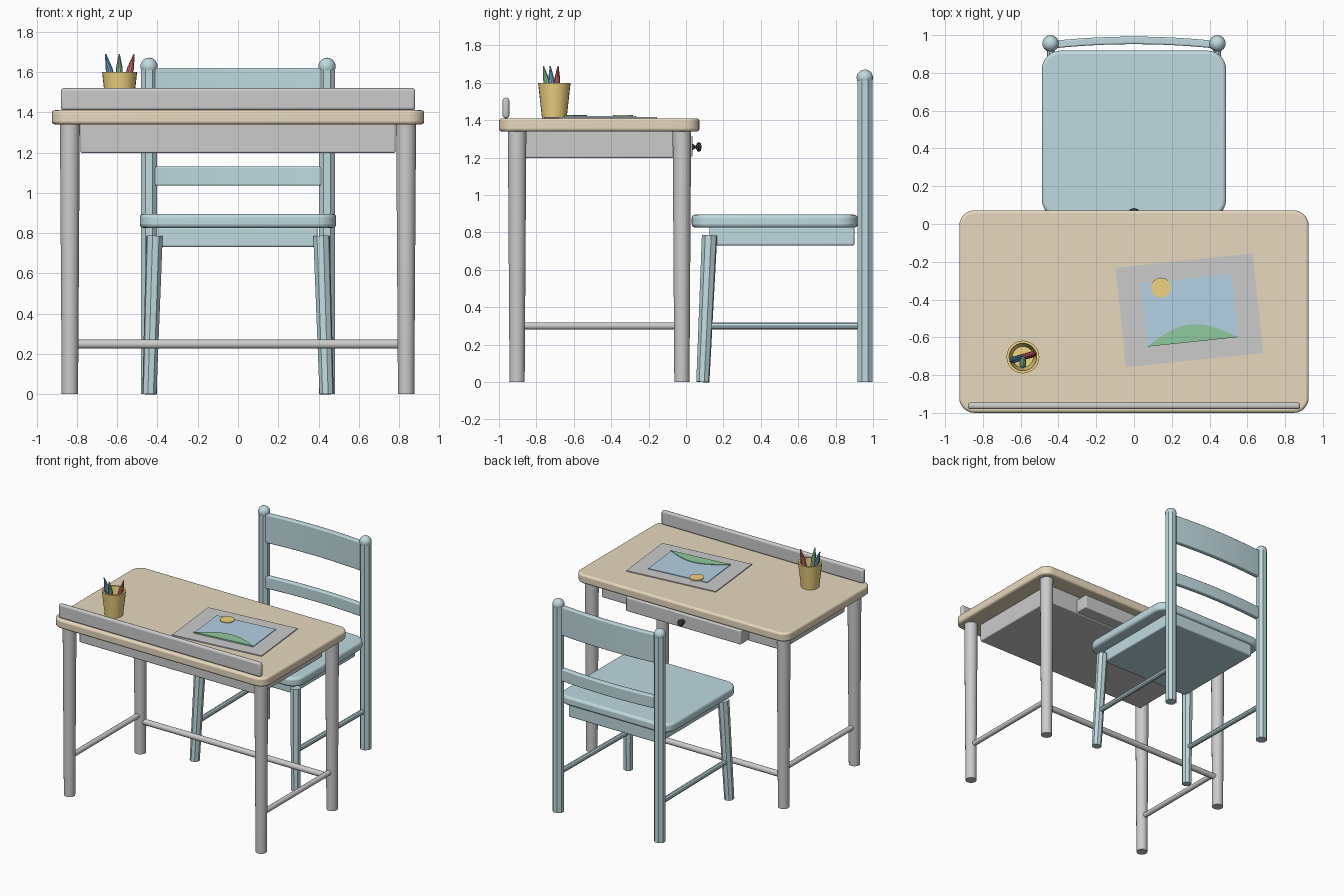
import bpy, bmesh
from math import pi, sin, cos, radians
from mathutils import Vector, Matrix

if "Cube" in bpy.data.objects:
    bpy.data.objects.remove(bpy.data.objects["Cube"])


def mat(name, r, g, b):
    m = bpy.data.materials.new(name)
    m.diffuse_color = (r, g, b, 1)
    m.use_nodes = True
    m.node_tree.nodes["Principled BSDF"].inputs["Base Color"].default_value = m.diffuse_color
    return m


WOOD = mat("wood", 0.80, 0.69, 0.51)
TEAL = mat("teal", 0.52, 0.70, 0.74)
YELLOW = mat("yellow", 0.87, 0.65, 0.22)
BLACK = mat("black", 0.05, 0.05, 0.06)
SKY = mat("sky", 0.46, 0.64, 0.78)
GREEN = mat("green", 0.28, 0.60, 0.34)
RED = mat("red", 0.72, 0.16, 0.16)
BLUE = mat("blue", 0.15, 0.38, 0.65)


def finish(name, bm, material=None, bevel=0, smooth=True):
    bmesh.ops.recalc_face_normals(bm, faces=bm.faces)
    me = bpy.data.meshes.new(name)
    bm.to_mesh(me)
    bm.free()
    ob = bpy.data.objects.new(name, me)
    bpy.context.collection.objects.link(ob)
    if material:
        me.materials.append(material)
    if bevel:
        b = ob.modifiers.new("bevel", 'BEVEL')
        b.width, b.segments, b.limit_method = bevel, 3, 'ANGLE'
        b.angle_limit = radians(50)
    if smooth:
        bpy.ops.object.select_all(action='DESELECT')
        ob.select_set(True)
        bpy.context.view_layer.objects.active = ob
        bpy.ops.object.shade_smooth_by_angle(angle=radians(35))
    return ob


def prism(name, outline, z0, z1, material=None, bevel=0, xf=None):
    """Extrude a flat outline upwards."""
    bm = bmesh.new()
    face = bm.faces.new([bm.verts.new((x, y, z0)) for x, y in outline])
    ext = bmesh.ops.extrude_face_region(bm, geom=[face])
    top = [v for v in ext["geom"] if isinstance(v, bmesh.types.BMVert)]
    bmesh.ops.translate(bm, verts=top, vec=(0, 0, z1 - z0))
    if xf:
        bm.transform(xf)
    return finish(name, bm, material, bevel)


def rounded(x0, x1, y0, y1, r, n=6):
    pts = []
    for i, (cx, cy) in enumerate([(x1 - r, y1 - r), (x0 + r, y1 - r),
                                  (x0 + r, y0 + r), (x1 - r, y0 + r)]):
        for k in range(n + 1):
            a = (i + k / n) * pi / 2
            pts.append((cx + r * cos(a), cy + r * sin(a)))
    return pts


def rect(x0, x1, y0, y1):
    return [(x0, y0), (x1, y0), (x1, y1), (x0, y1)]


def rod(name, p, q, r0, r1, n=20, material=None):
    """Tapered rod from p to q."""
    p, q = Vector(p), Vector(q)
    bm = bmesh.new()
    bmesh.ops.create_cone(bm, cap_ends=True, segments=n, radius1=r0, radius2=r1,
                          depth=(q - p).length)
    rot = (q - p).to_track_quat('Z', 'Y').to_matrix().to_4x4()
    bm.transform(Matrix.Translation((p + q) / 2) @ rot @ Matrix.Rotation(pi / n, 4, 'Z'))
    return finish(name, bm, material, smooth=n > 8)


def lathe(name, profile, xf, n=24, material=None):
    bm = bmesh.new()
    vs = [bm.verts.new((r, 0, z)) for r, z in profile]
    es = [bm.edges.new(e) for e in zip(vs, vs[1:])]
    bmesh.ops.spin(bm, geom=vs + es, cent=(0, 0, 0), axis=(0, 0, 1),
                   angle=2 * pi, steps=n, use_duplicate=False)
    bmesh.ops.remove_doubles(bm, verts=bm.verts, dist=1e-5)
    bm.transform(xf)
    return finish(name, bm, material)


# Desk
prism("desk_top", rounded(-0.925, 0.925, -1.0, 0.072, 0.08), 1.34, 1.41, WOOD, 0.015)
prism("desk_ledge", rect(-0.88, 0.88, -0.98, -0.945), 1.41, 1.52, None, 0.014)
prism("desk_apron", rect(-0.782, 0.782, -0.858, -0.068), 1.198, 1.345, None, 0.008)
prism("drawer_front", rect(-0.5, 0.5, -0.08, 0.035), 1.205, 1.315, None, 0.008)
for sx in (-1, 1):
    for y in (-0.903, -0.022):
        rod("desk_leg", (sx * 0.835, y, 0), (sx * 0.835, y, 1.345), 0.041, 0.05)
    rod("desk_side_stretcher", (sx * 0.835, -0.9, 0.3), (sx * 0.835, -0.02, 0.3), 0.02, 0.02, 12)
rod("desk_back_stretcher", (-0.835, -0.022, 0.248), (0.835, -0.022, 0.248), 0.023, 0.023, 12)

# Drawer knob
lathe("drawer_knob", [(0, 0), (0.018, 0), (0.009, 0.012), (0.009, 0.02), (0.021, 0.025),
                      (0.026, 0.034), (0.021, 0.045), (0, 0.05)],
      Matrix.Translation((0, 0.034, 1.257)) @ Matrix.Rotation(-pi / 2, 4, 'X'), 16, BLACK)

# Chair seat and apron
prism("seat", rounded(-0.488, 0.488, 0.03, 0.918, 0.1), 0.826, 0.895, TEAL, 0.018)
prism("seat_apron", rect(-0.395, 0.395, 0.125, 0.9), 0.73, 0.83, TEAL, 0.01)

# Chair legs, posts, finials and side rungs
for sx in (-1, 1):
    rod("front_leg", (sx * 0.44, 0.09, 0), (sx * 0.415, 0.126, 0.785), 0.036, 0.042, 8, TEAL)
    rod("back_post", (sx * 0.442, 0.957, 0), (sx * 0.442, 0.957, 1.625), 0.043, 0.043, 8, TEAL)
    bm = bmesh.new()
    bmesh.ops.create_uvsphere(bm, u_segments=14, v_segments=10, radius=0.044)
    bm.transform(Matrix.Translation((sx * 0.442, 0.956, 1.627)))
    finish("post_finial", bm, TEAL)
    rod("chair_rung", (sx * 0.43, 0.104, 0.3), (sx * 0.442, 0.957, 0.3), 0.02, 0.02, 10, TEAL)


# Curved back slats
def slat(name, z0, z1):
    n = 12
    xs = [-0.425 + 0.85 * i / n for i in range(n + 1)]
    line = [(x, 0.95 + 0.022 * (1 - (x / 0.425) ** 2)) for x in xs]
    out = [(x, y - 0.02) for x, y in line] + [(x, y + 0.02) for x, y in reversed(line)]
    prism(name, out, z0, z1, TEAL, 0.008)


slat("top_slat", 1.395, 1.62)
slat("middle_slat", 1.035, 1.13)

# Pencil cup and pencils
CUP = Vector((-0.588, -0.704, 1.41))
lathe("pencil_cup", [(0, 0), (0.066, 0), (0.087, 0.19), (0.073, 0.19), (0.056, 0.015), (0, 0.015)],
      Matrix.Translation(CUP), 24, YELLOW)
for label, m, dx, dy in (("blue", BLUE, -0.07, -0.022), ("green", GREEN, -0.002, -0.058),
                         ("red", RED, 0.072, 0.02)):
    tip = Vector((dx, dy, 0.28))
    base = Vector((dx * 0.1, dy * 0.1, 0.016))
    rot = (tip - base).to_track_quat('Z', 'Y').to_matrix().to_4x4()
    h = (tip - base).length
    lathe(label + "_pencil", [(0, 0), (0.016, 0), (0.017, h - 0.075), (0.003, h), (0, h)],
          Matrix.Translation(CUP + base) @ rot, 10, m)

# Drawing: paper, sky, hill and sun
page = Matrix.Translation((0.293, -0.457, 0)) @ Matrix.Rotation(radians(6), 4, 'Z')
prism("paper", rect(-0.365, 0.365, -0.265, 0.265), 1.405, 1.417, None, 0, page)
prism("picture_sky", rect(-0.241, 0.241, -0.168, 0.168), 1.415, 1.422, SKY, 0, page)
hill = [(-0.243 + 0.486 * i / 16, -0.168 + 0.093 * sin(pi * i / 16)) for i in range(17)]
prism("picture_hill", hill, 1.415, 1.427, GREEN, 0, page)
sun = [(-0.137 + 0.053 * cos(i * pi / 10), 0.135 + 0.053 * sin(i * pi / 10)) for i in range(20)]
prism("picture_sun", sun, 1.415, 1.427, YELLOW, 0, page)
